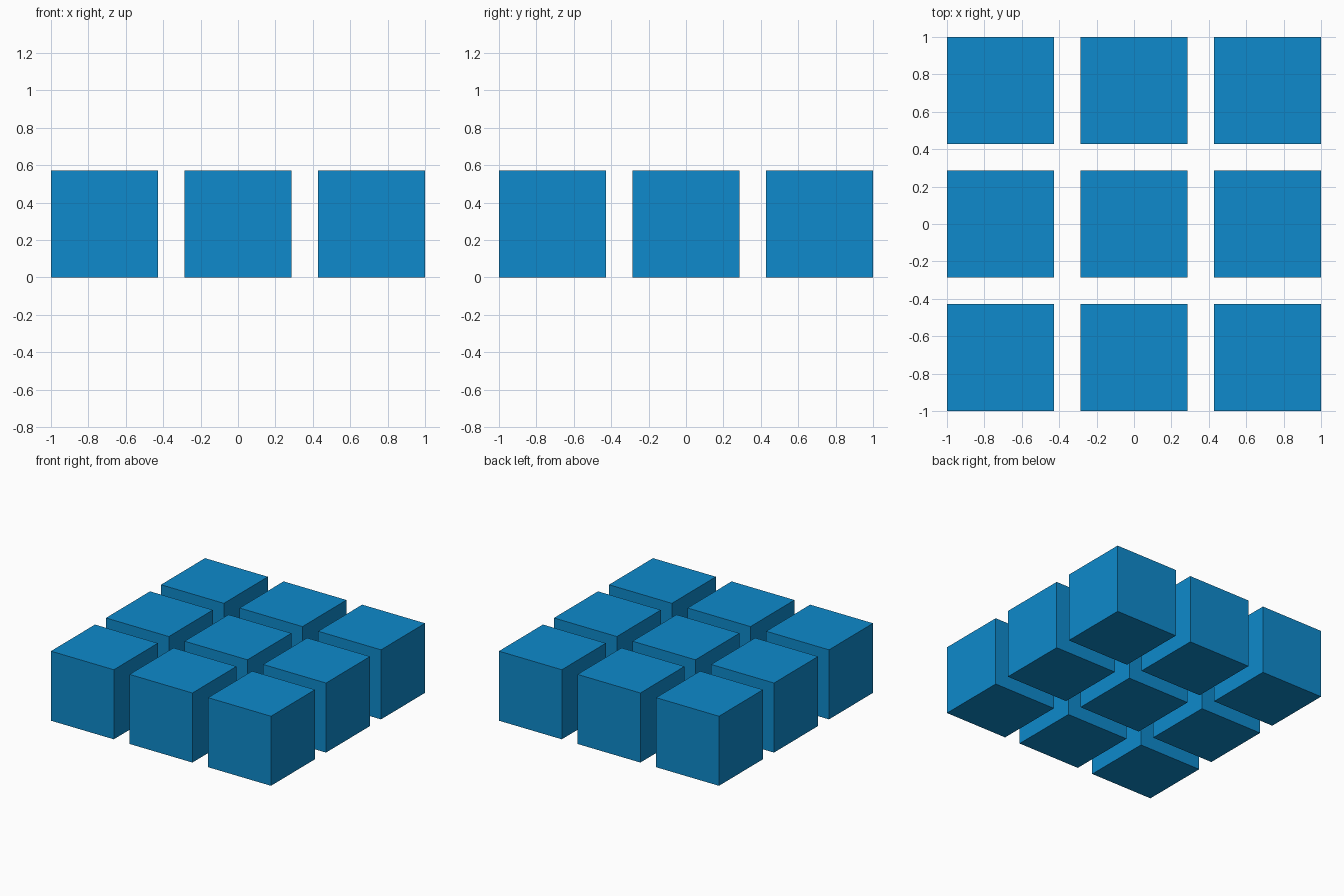
import bpy

if "Cube" in bpy.data.objects:
    bpy.data.objects.remove(bpy.data.objects["Cube"])

SIZE = 4 / 7      # cube edge
STEP = 5 / 7      # centre spacing (gap is a quarter of the edge)

blue = bpy.data.materials.new("blue")
blue.diffuse_color = (0.0044, 0.254, 0.604, 1)
blue.use_nodes = True
blue.node_tree.nodes["Principled BSDF"].inputs["Base Color"].default_value = blue.diffuse_color

# 3 x 3 grid of separate cubes standing on the ground
for row in range(3):
    for col in range(3):
        bpy.ops.mesh.primitive_cube_add(
            size=SIZE, location=((col - 1) * STEP, (row - 1) * STEP, SIZE / 2))
        cube = bpy.context.object
        cube.name = f"cube_row{row + 1}_column{col + 1}"
        cube.data.materials.append(blue)
